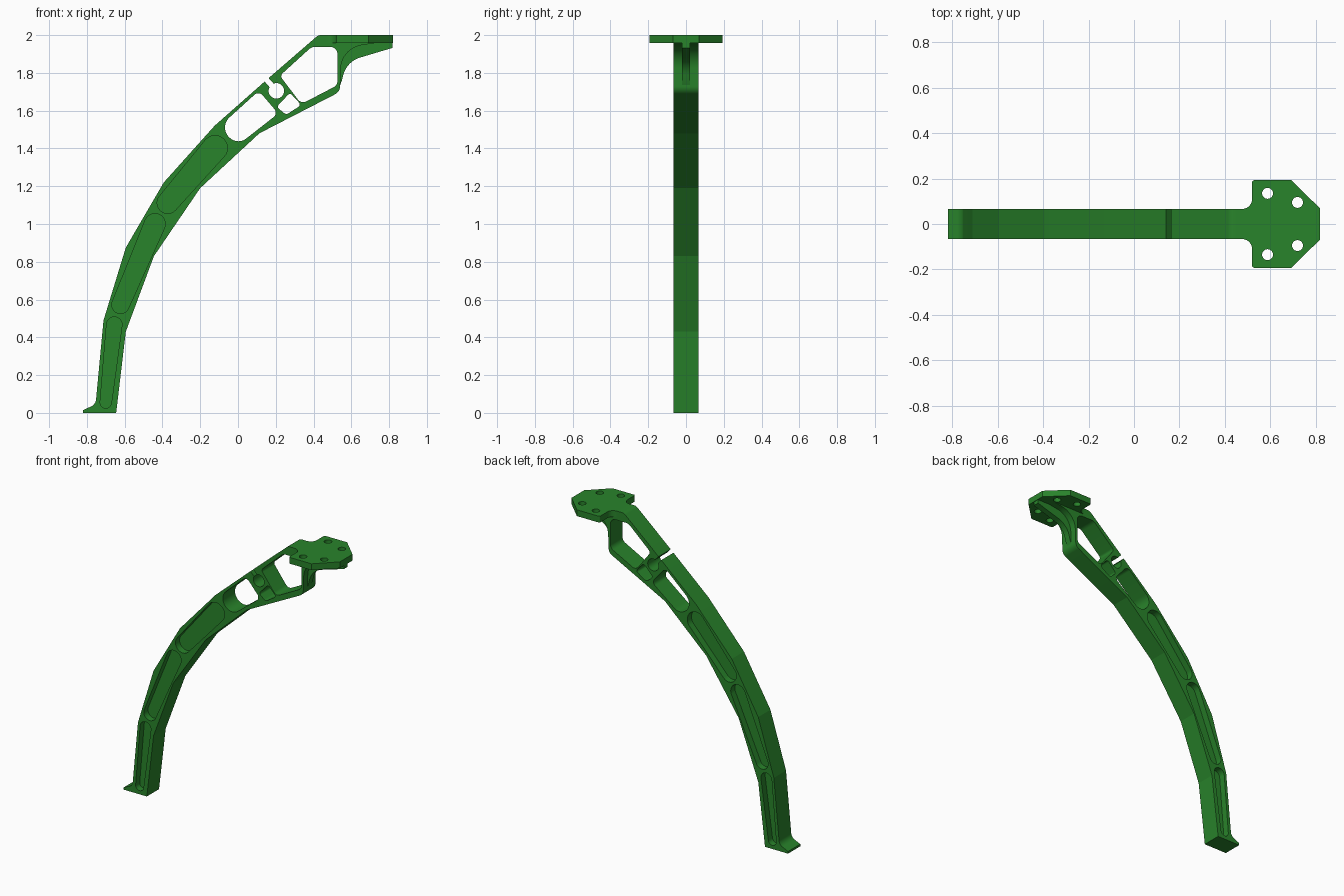
import bpy, bmesh
from math import sin, cos, atan2, asin, acos, pi, tan, radians, ceil
from mathutils import Vector

if "Cube" in bpy.data.objects:
    bpy.data.objects.remove(bpy.data.objects["Cube"])

STEP = radians(7.5)
HALF = 0.066      # half width of the arm
WEB = 0.021       # half thickness of the webs
UNDER = 1.957     # underside of the mounting plate

green = bpy.data.materials.new("green")
green.diffuse_color = (0.022, 0.23, 0.024, 1)
green.use_nodes = True
green.node_tree.nodes["Principled BSDF"].inputs["Base Color"].default_value = green.diffuse_color


def arc(cx, cy, r, a0, a1):
    n = max(1, ceil(abs(a1 - a0) / STEP))
    return [(cx + r * cos(a0 + (a1 - a0) * i / n), cy + r * sin(a0 + (a1 - a0) * i / n))
            for i in range(n + 1)]


def rounded(pts):
    """Polygon from (x, y) or (x, y, corner radius) points."""
    out = []
    for i, p in enumerate(pts):
        c = Vector(p[:2])
        if len(p) == 2:
            out.append(tuple(c))
            continue
        r = p[2]
        u = (Vector(pts[i - 1][:2]) - c).normalized()
        v = (Vector(pts[(i + 1) % len(pts)][:2]) - c).normalized()
        half = acos(max(-1, min(1, u.dot(v)))) / 2
        m = c + (u + v).normalized() * (r / sin(half))
        s = c + u * (r / tan(half)) - m
        e = c + v * (r / tan(half)) - m
        a0, a1 = atan2(s.y, s.x), atan2(e.y, e.x)
        d = (a1 - a0 + pi) % (2 * pi) - pi
        out += arc(m.x, m.y, r, a0, a0 + d)
    return out


def capsule(x0, y0, r0, x1, y1, r1):
    """Tapered slot around two circles."""
    a = atan2(y1 - y0, x1 - x0)
    b = acos((r0 - r1) / ((x1 - x0) ** 2 + (y1 - y0) ** 2) ** 0.5)
    return arc(x1, y1, r1, a - b, a + b) + arc(x0, y0, r0, a + b, a - b + 2 * pi)


def prisms(name, items, axis="Y"):
    """Each item is (outline, low, high), pushed along the axis."""
    bm = bmesh.new()
    for pts, lo, hi in items:
        rings = [[bm.verts.new((x, t, y) if axis == "Y" else (x, y, t)) for x, y in pts]
                 for t in (lo, hi)]
        bm.faces.new(rings[0])
        bm.faces.new(rings[1][::-1])
        n = len(pts)
        for i in range(n):
            j = (i + 1) % n
            bm.faces.new((rings[0][j], rings[0][i], rings[1][i], rings[1][j]))
    bmesh.ops.recalc_face_normals(bm, faces=bm.faces)
    me = bpy.data.meshes.new(name)
    bm.to_mesh(me)
    bm.free()
    ob = bpy.data.objects.new(name, me)
    bpy.context.collection.objects.link(ob)
    me.materials.append(green)
    return ob


def finish(ob, cutter=None):
    bpy.ops.object.select_all(action="DESELECT")
    bpy.context.view_layer.objects.active = ob
    ob.select_set(True)
    if cutter:
        cutter.hide_render = True
        mod = ob.modifiers.new("cut", "BOOLEAN")
        mod.operation, mod.solver, mod.object = "DIFFERENCE", "EXACT", cutter
        bpy.ops.object.modifier_apply(modifier="cut")
        bpy.data.objects.remove(cutter)
    bpy.ops.object.shade_smooth_by_angle(angle=radians(9))


# curved arm with foot toe and flared head
arm = prisms("arm", [(rounded([
    (-0.82, 0), (-0.645, 0), (-0.594, 0.43), (-0.445, 0.83), (-0.2, 1.19), (0.113, 1.48),
    (0.54, 1.70, 0.05), (0.547, 1.93, 0.13), (0.72, UNDER), (0.47, UNDER), (0.47, 2.0),
    (0.425, 2.0, 0.04), (0.15, 1.762), (-0.124, 1.52), (-0.393, 1.22), (-0.594, 0.875),
    (-0.712, 0.49), (-0.754, 0.045, 0.045), (-0.82, 0.015)]), -HALF, HALF)])

# through windows
windows = [
    rounded([(0.222, 1.785, 0.02), (0.39, 1.938, 0.05), (0.527, 1.938, 0.04),
             (0.527, 1.735, 0.04), (0.335, 1.635, 0.035)]),
    rounded([(-0.108, 1.507, 0.072), (0.11, 1.705, 0.03), (0.213, 1.585, 0.03),
             (0.002, 1.42, 0.066)]),
    rounded([(0.205, 1.62, 0.015), (0.275, 1.695, 0.015), (0.335, 1.63, 0.015),
             (0.255, 1.578, 0.02)]),
]

# round hole with a slot opening to the outer edge
cx, cz, r, w = 0.203, 1.705, 0.041, 0.014
a, d = atan2(0.75, -0.66), asin(w / r)
keyhole = arc(cx, cz, r, a + d, a - d + 2 * pi)
for s in (-1, 1):
    keyhole.append((cx + 0.14 * cos(a) - s * w * sin(a), cz + 0.14 * sin(a) + s * w * cos(a)))
windows.append(keyhole)
cuts = [(p, -0.1, 0.1) for p in windows]

# blind pockets on both sides
for slot in [(-0.70, 0.055, 0.03, -0.655, 0.467, 0.041),
             (-0.622, 0.572, 0.046, -0.44, 1.0, 0.055),
             (-0.372, 1.112, 0.056, -0.122, 1.402, 0.066)]:
    cuts += [(capsule(*slot), -0.1, -WEB), (capsule(*slot), WEB, 0.1)]
finish(arm, prisms("arm_cutter", cuts))

# mounting plate with four bolt holes
side = [(0.47, HALF), (0.52, HALF, 0.045), (0.52, 0.193, 0.01), (0.692, 0.193), (0.82, 0.068)]
outline = rounded(side + [(p[0], -p[1], *p[2:]) for p in reversed(side)])
plate = prisms("mounting_plate", [(outline, UNDER, 2.0)], "Z")
holes = [(arc(x, s * y, 0.024, 0, 2 * pi)[:-1], 1.9, 2.1)
         for x, y in [(0.588, 0.135), (0.72, 0.095)] for s in (-1, 1)]
finish(plate, prisms("plate_cutter", holes, "Z"))

# thin gusset under the plate
gusset = prisms("gusset", [(rounded([
    (0.535, 1.72), (0.55, 1.76), (0.575, 1.86, 0.13), (0.817, 1.932), (0.817, UNDER),
    (0.535, UNDER)]), -WEB, WEB)])
finish(gusset)
